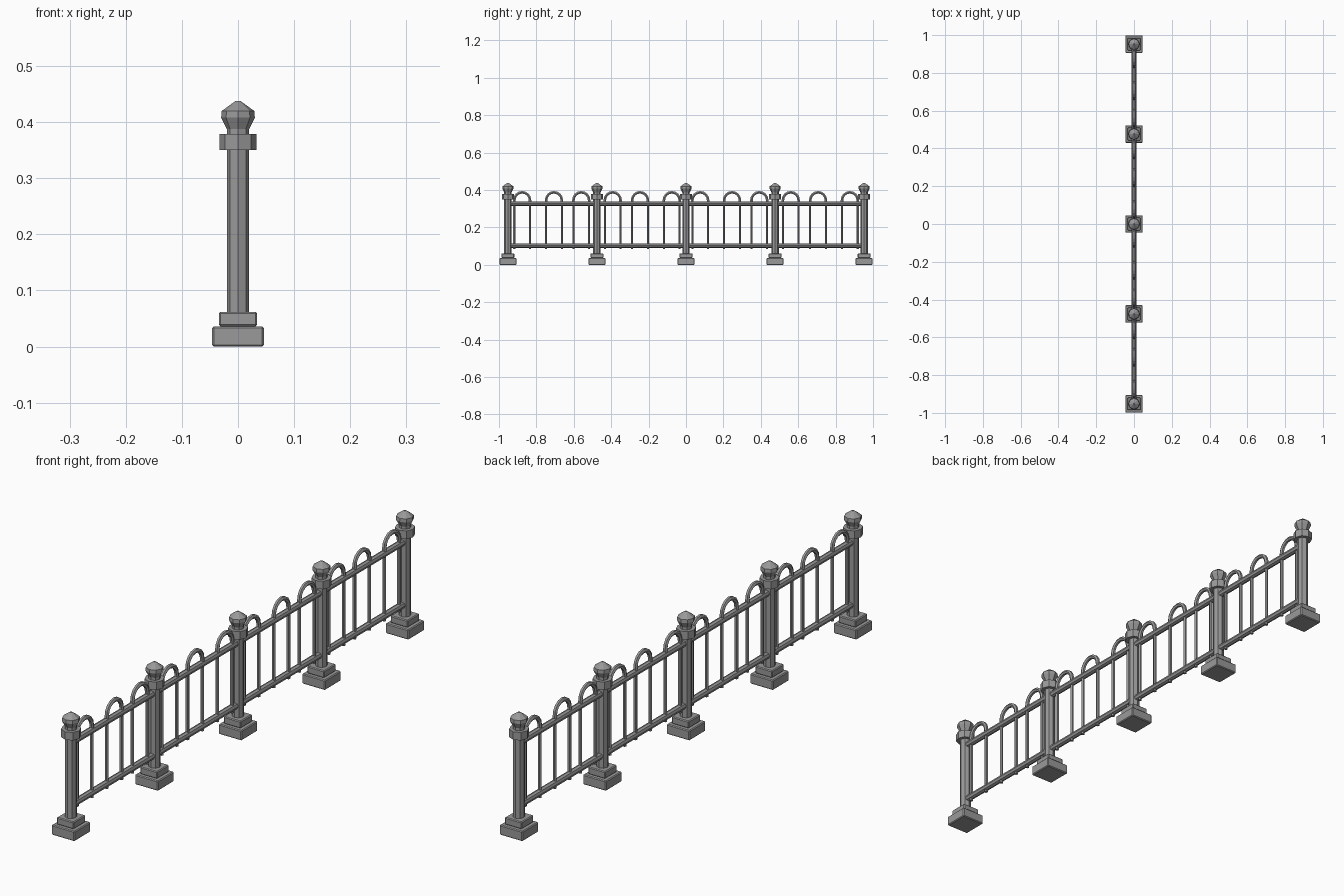
import bpy, bmesh
from math import pi, cos, sin
from mathutils import Matrix, Vector

if "Cube" in bpy.data.objects:
    bpy.data.objects.remove(bpy.data.objects["Cube"], do_unlink=True)

iron = bpy.data.materials.new("grey_iron")
iron.use_nodes = True
grey = (0.32, 0.32, 0.32, 1)
iron.diffuse_color = grey
iron.node_tree.nodes["Principled BSDF"].inputs["Base Color"].default_value = grey

SPACING = 0.476
POSTS = [i * SPACING for i in range(-2, 3)]
HOOP_OFFSETS = (0.076, 0.246, 0.392)
HOOP_R = 0.042
LOW_Z, HIGH_Z = 0.103, 0.328


def finish(name, bm):
    bmesh.ops.recalc_face_normals(bm, faces=bm.faces)
    mesh = bpy.data.meshes.new(name)
    bm.to_mesh(mesh)
    bm.free()
    mesh.materials.append(iron)
    obj = bpy.data.objects.new(name, mesh)
    bpy.context.collection.objects.link(obj)
    return obj


def block(name, y, half, z0, z1):
    bm = bmesh.new()
    size = Matrix.Diagonal((2 * half, 2 * half, z1 - z0, 1))
    bmesh.ops.create_cube(bm, size=1, matrix=Matrix.Translation((0, y, (z0 + z1) / 2)) @ size)
    obj = finish(name, bm)
    bevel = obj.modifiers.new("soft_edges", "BEVEL")
    bevel.width = 0.003
    bevel.segments = 1


def lathe(name, y, profile, sides=8):
    bm = bmesh.new()
    rings = [[bm.verts.new((r * sin(2 * pi * k / sides), y - r * cos(2 * pi * k / sides), z))
              for k in range(sides)] for r, z in profile]
    for a, b in zip(rings, rings[1:]):
        for k in range(sides):
            n = (k + 1) % sides
            bm.faces.new((a[k], a[n], b[n], b[k]))
    bm.faces.new(rings[0])
    bm.faces.new(rings[-1])
    finish(name, bm)


def tube(name, path, radius, sides=6):
    # sweep along a path lying in the x = 0 plane
    bm = bmesh.new()
    pts = [Vector(p) for p in path]
    rings = []
    for i, p in enumerate(pts):
        tangent = (pts[min(i + 1, len(pts) - 1)] - pts[max(i - 1, 0)]).normalized()
        across = Vector((1, 0, 0))
        up = tangent.cross(across)
        rings.append([bm.verts.new(p + radius * (across * cos(2 * pi * k / sides)
                      + up * sin(2 * pi * k / sides))) for k in range(sides)])
    for a, b in zip(rings, rings[1:]):
        for k in range(sides):
            n = (k + 1) % sides
            bm.faces.new((a[k], a[n], b[n], b[k]))
    bm.faces.new(rings[0])
    bm.faces.new(rings[-1])
    finish(name, bm)


# Posts with stepped bases, collars and faceted finials
for y in POSTS:
    block("post_base", y, 0.046, 0, 0.036)
    block("post_plinth", y, 0.034, 0.036, 0.062)
    lathe("post_shaft", y, [(0.02, 0.06), (0.02, 0.39)])
    lathe("post_collar", y, [(0.033, 0.35), (0.033, 0.379)])
    lathe("post_finial", y, [(0.02, 0.388), (0.03, 0.408), (0.029, 0.42), (0.004, 0.438)])

# Horizontal rails
for name, z in (("lower_rail", LOW_Z), ("upper_rail", HIGH_Z)):
    tube(name, [(0, POSTS[0], z), (0, POSTS[-1], z)], 0.012, 8)

# Hooped bars, mirrored in alternate panels
for panel in range(4):
    for offset in HOOP_OFFSETS:
        y = POSTS[panel] + (offset if panel % 2 == 0 else SPACING - offset)
        arc = [(0, y - HOOP_R * cos(pi * k / 8), 0.346 + HOOP_R * sin(pi * k / 8)) for k in range(9)]
        tube("hoop", [(0, y - HOOP_R, HIGH_Z)] + arc + [(0, y + HOOP_R, HIGH_Z)], 0.008)
        for side in (-1, 1):
            tube("bar", [(0, y + side * HOOP_R, 0.085), (0, y + side * HOOP_R, HIGH_Z)], 0.0065)
